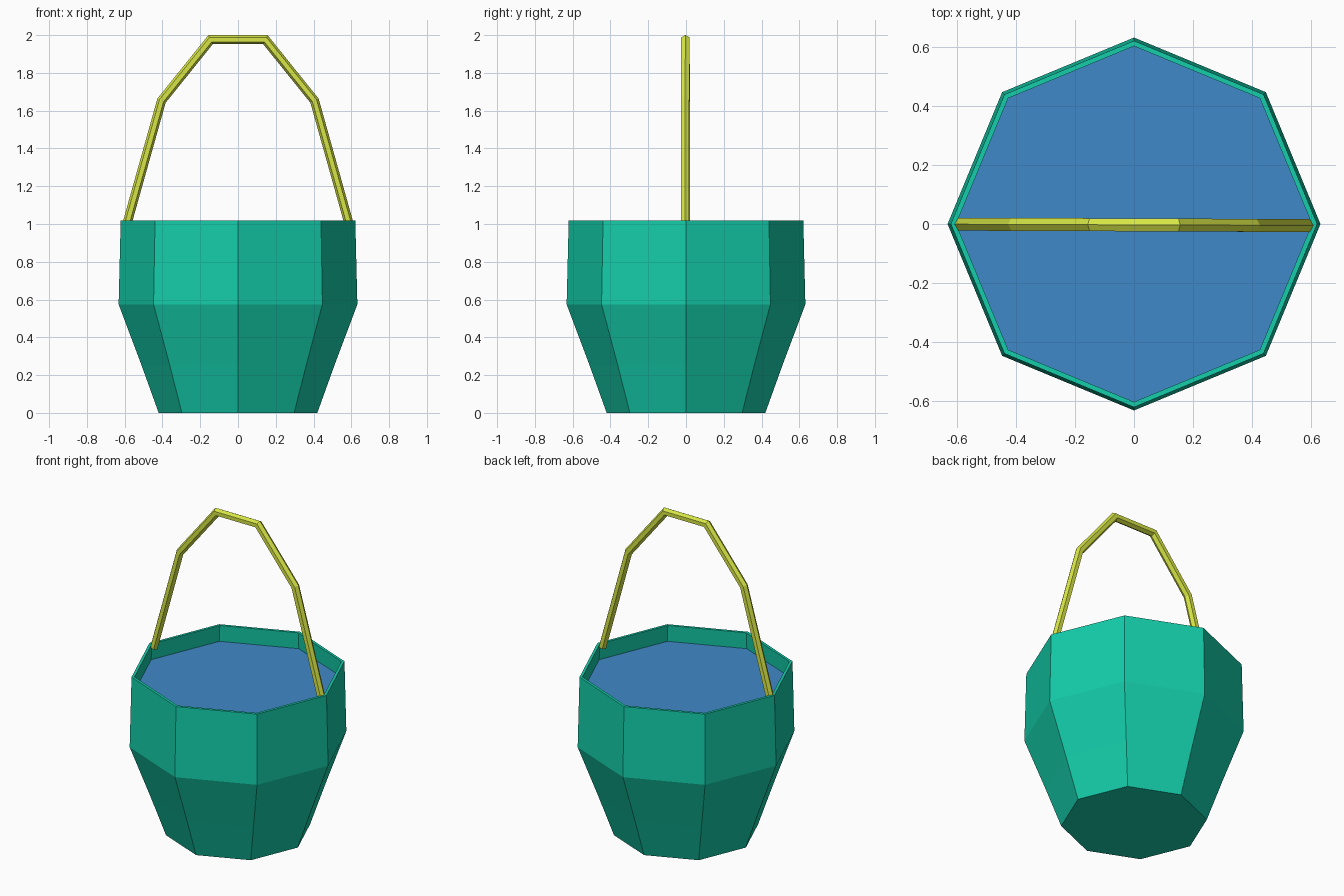
import bpy, bmesh
from math import sin, cos, pi
from mathutils import Vector

if "Cube" in bpy.data.objects:
    bpy.data.objects.remove(bpy.data.objects["Cube"])


def material(name, color):
    m = bpy.data.materials.new(name)
    m.diffuse_color = (*color, 1)
    m.use_nodes = True
    m.node_tree.nodes["Principled BSDF"].inputs["Base Color"].default_value = m.diffuse_color
    return m


def skin(name, rings, mat, cap_start=False, cap_end=False):
    """Join successive rings of points with flat quads."""
    bm = bmesh.new()
    loops = [[bm.verts.new(p) for p in ring] for ring in rings]
    n = len(loops[0])
    for a, b in zip(loops, loops[1:]):
        for i in range(n):
            j = (i + 1) % n
            bm.faces.new((a[i], a[j], b[j], b[i]))
    if cap_start:
        bm.faces.new(loops[0][::-1])
    if cap_end:
        bm.faces.new(loops[-1])
    me = bpy.data.meshes.new(name)
    bm.to_mesh(me)
    bm.free()
    me.materials.append(mat)
    ob = bpy.data.objects.new(name, me)
    bpy.context.collection.objects.link(ob)
    return ob


def octagon(r, z):
    return [(r * cos(i * pi / 4), r * sin(i * pi / 4), z) for i in range(8)]


teal = material("teal", (0.007, 0.61, 0.40))
blue = material("water_blue", (0.05, 0.25, 0.58))
yellow = material("yellow", (0.68, 0.79, 0.06))

# Bucket: eight-sided outer wall, rim and inner lip
profile = [(0.42, 0), (0.51, 0.25), (0.632, 0.575), (0.621, 1.018),
           (0.603, 1.018), (0.61, 0.90)]
skin("bucket", [octagon(r, z) for r, z in profile], teal, cap_start=True)

# Water surface
skin("water", [octagon(0.609, 0.90), octagon(0.609, 0.915)], blue, cap_end=True)

# Handle: six-sided tube with mitred corners along an arched path
half = [(0.588, 1.0), (0.405, 1.653), (0.145, 1.976)]
path = [Vector((-x, 0, z)) for x, z in half] + [Vector((x, 0, z)) for x, z in half[::-1]]
rings = []
for k, p in enumerate(path):
    before = (p - path[max(k - 1, 0)]).normalized()
    after = (path[min(k + 1, len(path) - 1)] - p).normalized()
    tangent = (before + after).normalized()
    side = Vector((-tangent.z, 0, tangent.x))
    stretch = 1 / max(tangent.dot(before), tangent.dot(after))
    r = 0.024
    rings.append([p + side * (r * stretch * cos(i * pi / 3))
                  + Vector((0, -0.003 - 0.004 * p.x, 0))
                  + Vector((0, r * 1.05 * sin(i * pi / 3), 0)) for i in range(6)])
handle = skin("handle", rings, yellow, cap_start=True, cap_end=True)

# Make all normals consistent
bm = bmesh.new()
bm.from_mesh(handle.data)
bmesh.ops.recalc_face_normals(bm, faces=bm.faces)
bm.to_mesh(handle.data)
bm.free()
